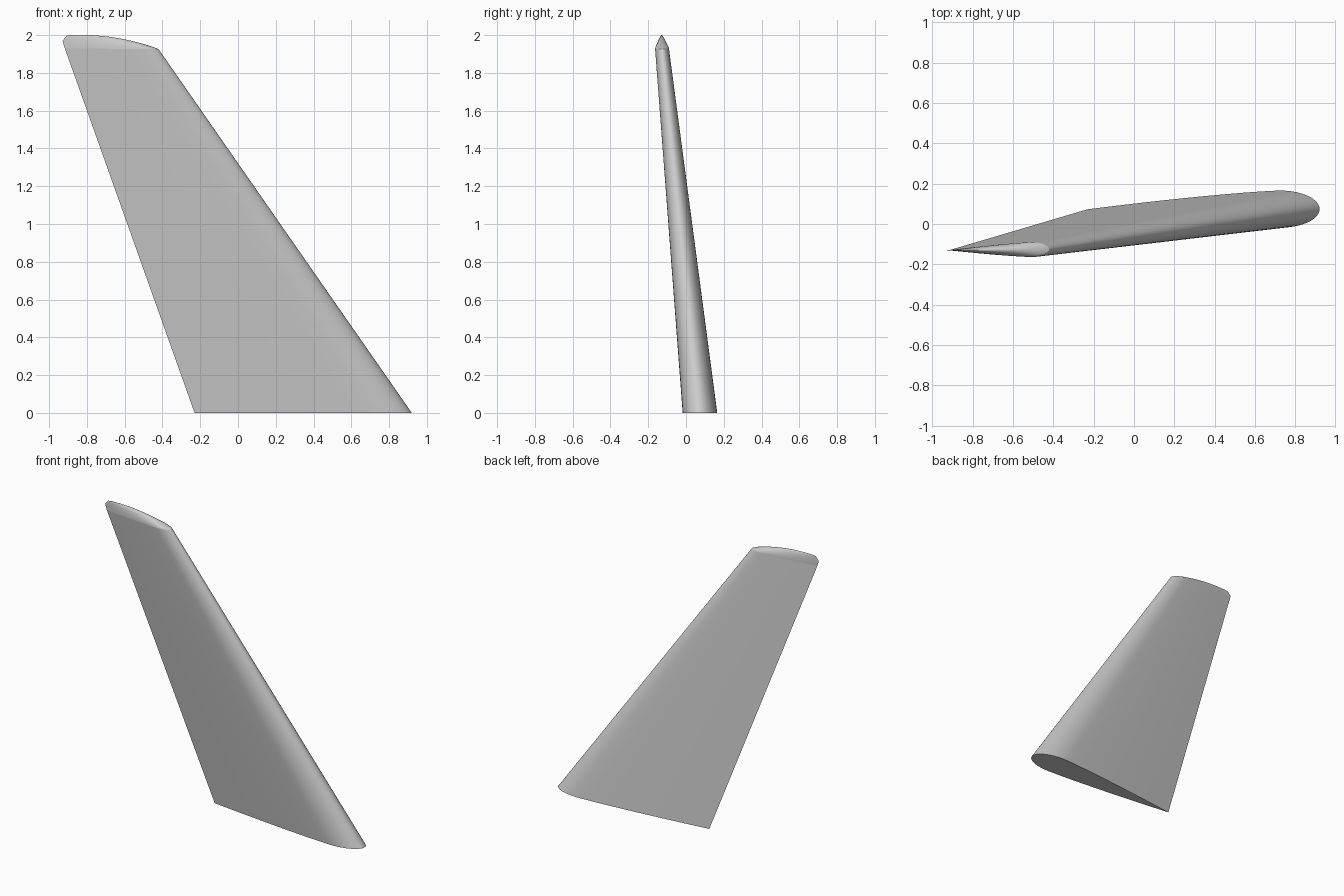
import bpy, bmesh, math
from mathutils import Vector

cube = bpy.data.objects.get("Cube")
if cube:
    bpy.data.objects.remove(cube, do_unlink=True)

# Leading edge, trailing edge and half thickness at the two ends
ROOT = (Vector((0.92, 0.074, 0)), Vector((-0.23, 0.073, 0)), 0.092)
TIP = (Vector((-0.42, -0.126, 1.925)), Vector((-0.917, -0.13, 1.93)), 0.037)
STATIONS = 28
MAX_AT = 0.17

grey = bpy.data.materials.new("light_grey")
grey.use_nodes = True
colour = (0.6, 0.6, 0.6, 1)
grey.diffuse_color = colour
grey.node_tree.nodes["Principled BSDF"].inputs["Base Color"].default_value = colour


def thickness(c):
    """Blunt elliptical nose, then a long taper to a sharp trailing edge."""
    if c < MAX_AT:
        return math.sqrt(max(0, 1 - (1 - c / MAX_AT) ** 2))
    return 1 - ((c - MAX_AT) / (1 - MAX_AT)) ** 1.3


def ring_stations():
    """Chord position and side, around the section from the trailing edge."""
    cs = [1 - math.cos(math.pi / 2 * i / STATIONS) for i in range(STATIONS + 1)]
    return [(c, 1) for c in reversed(cs)] + [(c, -1) for c in cs[1:-1]]


def section(lead, trail, half):
    return [lead.lerp(trail, c) + Vector((0, side * half * thickness(c), 0))
            for c, side in ring_stations()]


def loft(name, rings, cap_first=False):
    bm = bmesh.new()
    rows = [[bm.verts.new(p) for p in ring] for ring in rings]
    n = len(rows[0])
    for a, b in zip(rows, rows[1:]):
        for i in range(n):
            j = (i + 1) % n
            bm.faces.new((a[i], a[j], b[j], b[i]))
    if cap_first:
        bm.faces.new(rows[0])
    bmesh.ops.remove_doubles(bm, verts=bm.verts, dist=0.0002)
    bmesh.ops.recalc_face_normals(bm, faces=bm.faces)
    mesh = bpy.data.meshes.new(name)
    bm.to_mesh(mesh)
    bm.free()
    mesh.materials.append(grey)
    obj = bpy.data.objects.new(name, mesh)
    bpy.context.collection.objects.link(obj)
    bpy.ops.object.select_all(action='DESELECT')
    obj.select_set(True)
    bpy.context.view_layer.objects.active = obj
    bpy.ops.object.shade_smooth_by_angle(angle=math.radians(35))
    return obj


# Tapered swept fin panel
spans = [i / 8 for i in range(9)]
loft("fin_panel", [section(ROOT[0].lerp(TIP[0], s), ROOT[1].lerp(TIP[1], s),
                           ROOT[2] + (TIP[2] - ROOT[2]) * s) for s in spans],
     cap_first=True)


def cap_height(c):
    """Crown of the tip: rises from the nose, rounds off at the trailing edge."""
    rise = 0.072 * math.sin(math.pi / 2 * min(1, c / 0.78)) ** 0.85
    return rise * (1 - 0.45 * max(0, (c - 0.85) / 0.15) ** 4)


# Rounded tip cap closing to a ridge along the chord
cap_rings = []
for k in range(11):
    t = math.sin(math.pi / 2 * k / 10)
    width = math.sqrt(max(0, 1 - t * t))
    ring = []
    for (c, side), p in zip(ring_stations(), section(*TIP)):
        mid = TIP[0].lerp(TIP[1], c)
        rise = cap_height(c) * t
        ring.append(Vector((p.x - 0.3 * rise * c * c,
                            mid.y + (p.y - mid.y) * width,
                            p.z + rise)))
    cap_rings.append(ring)
loft("tip_cap", cap_rings)
